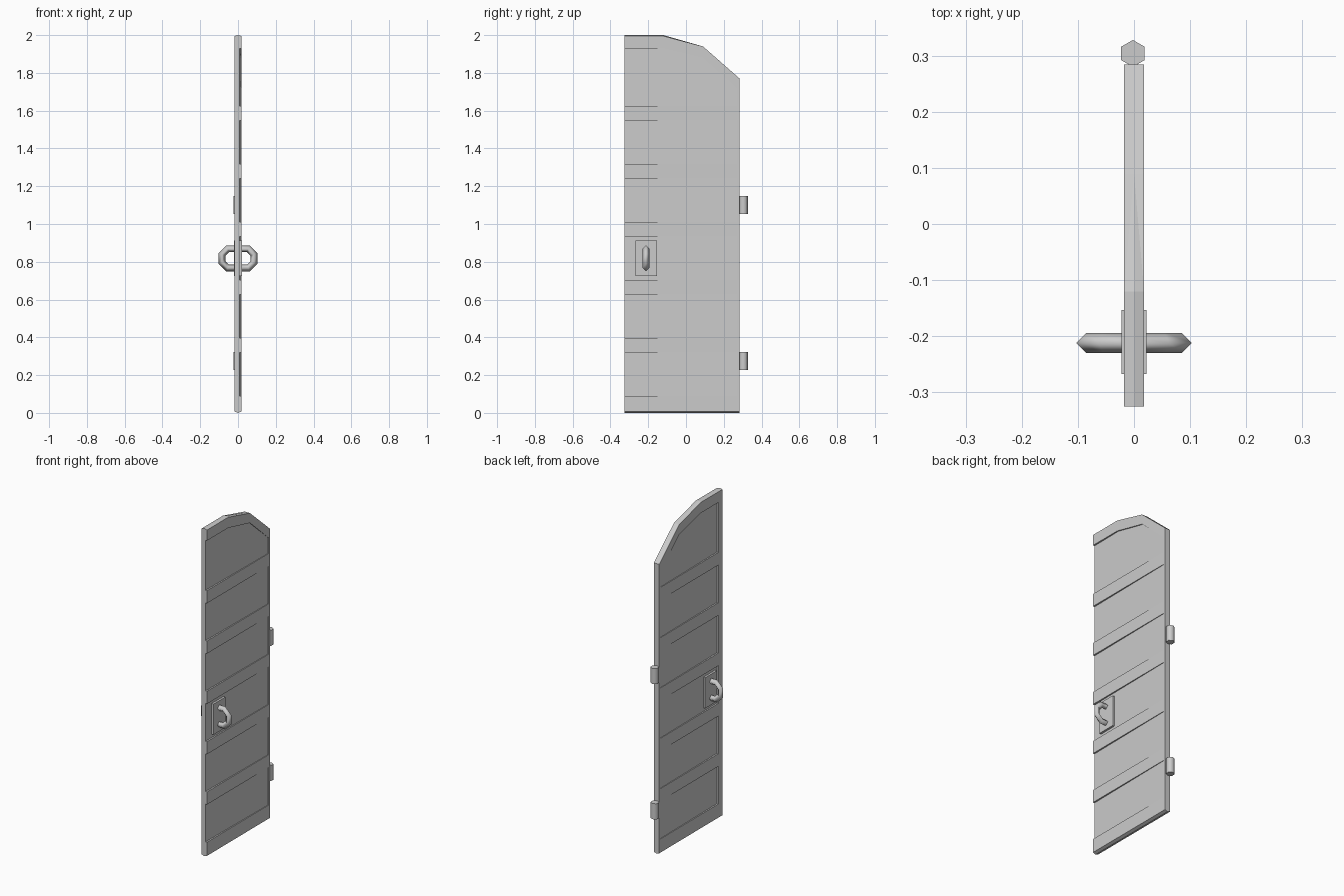
import bpy, bmesh, math

cube = bpy.data.objects.get("Cube")
if cube:
    bpy.data.objects.remove(cube, do_unlink=True)

grey = bpy.data.materials.new("plain_grey")
grey.use_nodes = True
grey.diffuse_color = (0.6, 0.6, 0.6, 1)
grey.node_tree.nodes["Principled BSDF"].inputs["Base Color"].default_value = (0.6, 0.6, 0.6, 1)


def make_object(name, bm):
    bmesh.ops.recalc_face_normals(bm, faces=bm.faces)
    mesh = bpy.data.meshes.new(name)
    bm.to_mesh(mesh)
    bm.free()
    mesh.materials.append(grey)
    obj = bpy.data.objects.new(name, mesh)
    bpy.context.collection.objects.link(obj)
    return obj


def bridge(bm, a, b):
    n = len(a)
    for i in range(n):
        j = (i + 1) % n
        bm.faces.new((a[i], a[j], b[j], b[i]))


def add_prism(bm, outline, near, far):
    """Solid from a (y, z) outline; near and far give x for each y."""
    loops = [[bm.verts.new((f(y), y, z)) for y, z in outline] for f in (near, far)]
    bm.faces.new(loops[0])
    bm.faces.new(loops[1])
    bridge(bm, *loops)


# Door slab: outline with a shallow centre ridge along top and bottom
HALF, FRONT, BACK = 0.018, -0.325, 0.284
outline = [(FRONT, 0, 0.007), (BACK, 0, 0.007), (BACK, 1.77, 0),
           (0.09, 1.94, 0), (-0.12, 2, -0.005), (FRONT, 2, -0.005)]
bm = bmesh.new()
left = [bm.verts.new((HALF, y, z + d)) for y, z, d in outline]
middle = [bm.verts.new((0, y, z)) for y, z, d in outline]
right = [bm.verts.new((-HALF, y, z + d)) for y, z, d in outline]
bm.faces.new(left)
bm.faces.new(right)
bridge(bm, left, middle)
bridge(bm, middle, right)
bmesh.ops.triangulate(bm, faces=[f for f in bm.faces if len(f.verts) == 4])
door = make_object("door_slab", bm)

# Recessed panels on both sides, deeper towards the front edge
PITCH, FIRST, TALL, END = 0.307, 0.09, 0.23, 0.27
bm = bmesh.new()
for side, start in ((1, -0.34), (-1, -0.287)):
    def floor(y, s=side):
        return s * (HALF - 0.003 - 0.007 * (END - y) / (END - FRONT))

    def outside(y, s=side):
        return s * 0.05

    for k in range(5):
        z = FIRST + PITCH * k
        add_prism(bm, [(start, z), (END, z), (END, z + TALL), (start, z + TALL)], floor, outside)
    z = FIRST + PITCH * 5
    add_prism(bm, [(start, z), (END, z), (END, 1.72), (0.09, 1.88),
                   (-0.12, 1.93), (start, 1.93)], floor, outside)
cutter = make_object("panel_cutter", bm)
cutter.hide_render = True
cut = door.modifiers.new("panels", "BOOLEAN")
cut.operation = "DIFFERENCE"
cut.solver = "EXACT"
cut.object = cutter
bpy.context.view_layer.objects.active = door
bpy.ops.object.modifier_apply(modifier=cut.name)
bpy.data.objects.remove(cutter, do_unlink=True)

# Lock plate passing through the door
bm = bmesh.new()
add_prism(bm, [(-0.267, 0.725), (-0.153, 0.725), (-0.153, 0.912), (-0.267, 0.912)],
          lambda y: -0.022, lambda y: 0.022)
make_object("lock_plate", bm)


# Ring handle: stretched octagon with a diamond cross-section
def octagon(bm, hx, hz, c, y):
    pts = [(hx, hz - c), (hx - c, hz), (c - hx, hz), (-hx, hz - c),
           (-hx, c - hz), (c - hx, -hz), (hx - c, -hz), (hx, c - hz)]
    return [bm.verts.new((x, y, 0.818 + z)) for x, z in pts]


bm = bmesh.new()
loops = []
for offset, dy in ((0.018, 0), (0, 0.018), (-0.018, 0), (0, -0.018)):
    loops.append(octagon(bm, 0.085 + offset, 0.051 + offset, 0.03 + 0.586 * offset, -0.212 + dy))
for i in range(4):
    bridge(bm, loops[i], loops[(i + 1) % 4])
handle = make_object("ring_handle", bm)
for face in handle.data.polygons:
    face.use_smooth = True

# Six-sided hinge barrels on the back edge
for name, z in (("lower_hinge", 0.275), ("upper_hinge", 1.1)):
    bpy.ops.mesh.primitive_cylinder_add(vertices=6, radius=0.024, depth=0.095,
                                        location=(-0.002, 0.304, z))
    hinge = bpy.context.object
    hinge.name = name
    hinge.data.materials.append(grey)
    bpy.ops.object.shade_smooth_by_angle(angle=math.radians(65))
